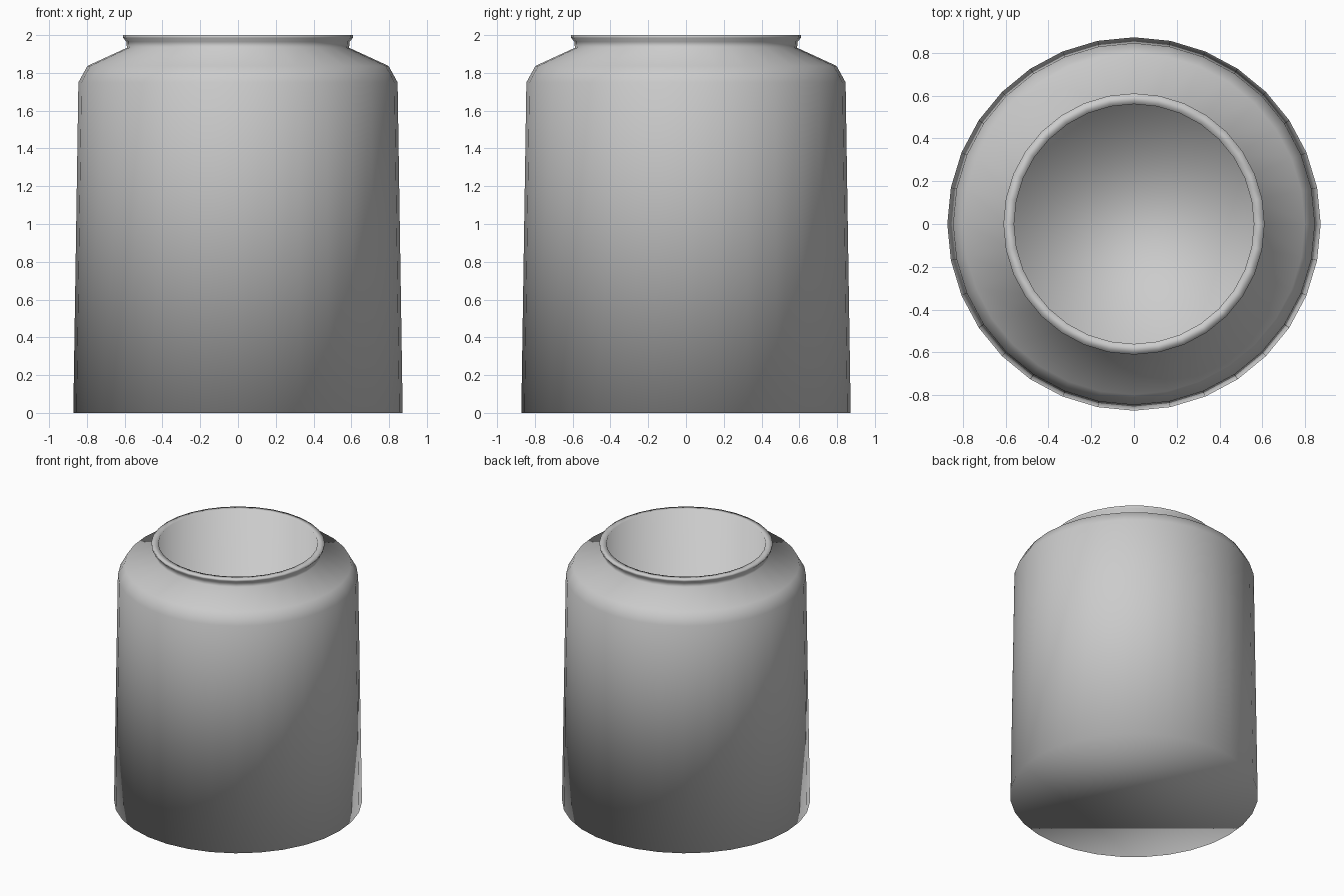
import bpy, bmesh
from math import cos, sin, tau

if "Cube" in bpy.data.objects:
    bpy.data.objects.remove(bpy.data.objects["Cube"])

SEGMENTS = 32

# Half profile (radius, height): outer base, wall, shoulder, neck, lip, bore, inner floor
PROFILE = [(0.872, 0.0), (0.845, 1.75), (0.797, 1.837), (0.588, 1.933),
           (0.591, 1.965), (0.608, 1.985), (0.61, 2.0), (0.56, 2.0), (0.56, 0.05)]


def lathe(name, profile, segments):
    """Revolve a profile about z and close both ends with flat caps."""
    bm = bmesh.new()
    rings = [[bm.verts.new((r * cos(tau * i / segments), r * sin(tau * i / segments), z))
              for i in range(segments)] for r, z in profile]
    for a, b in zip(rings, rings[1:]):
        for i in range(segments):
            j = (i + 1) % segments
            bm.faces.new((a[i], a[j], b[j], b[i]))
    bm.faces.new(rings[0][::-1])   # underside
    bm.faces.new(rings[-1])        # inner floor
    bmesh.ops.recalc_face_normals(bm, faces=bm.faces)
    for f in bm.faces:
        f.smooth = True
    mesh = bpy.data.meshes.new(name)
    bm.to_mesh(mesh)
    bm.free()
    obj = bpy.data.objects.new(name, mesh)
    bpy.context.collection.objects.link(obj)
    return obj


# Open jar
lathe("jar_body", PROFILE, SEGMENTS)
